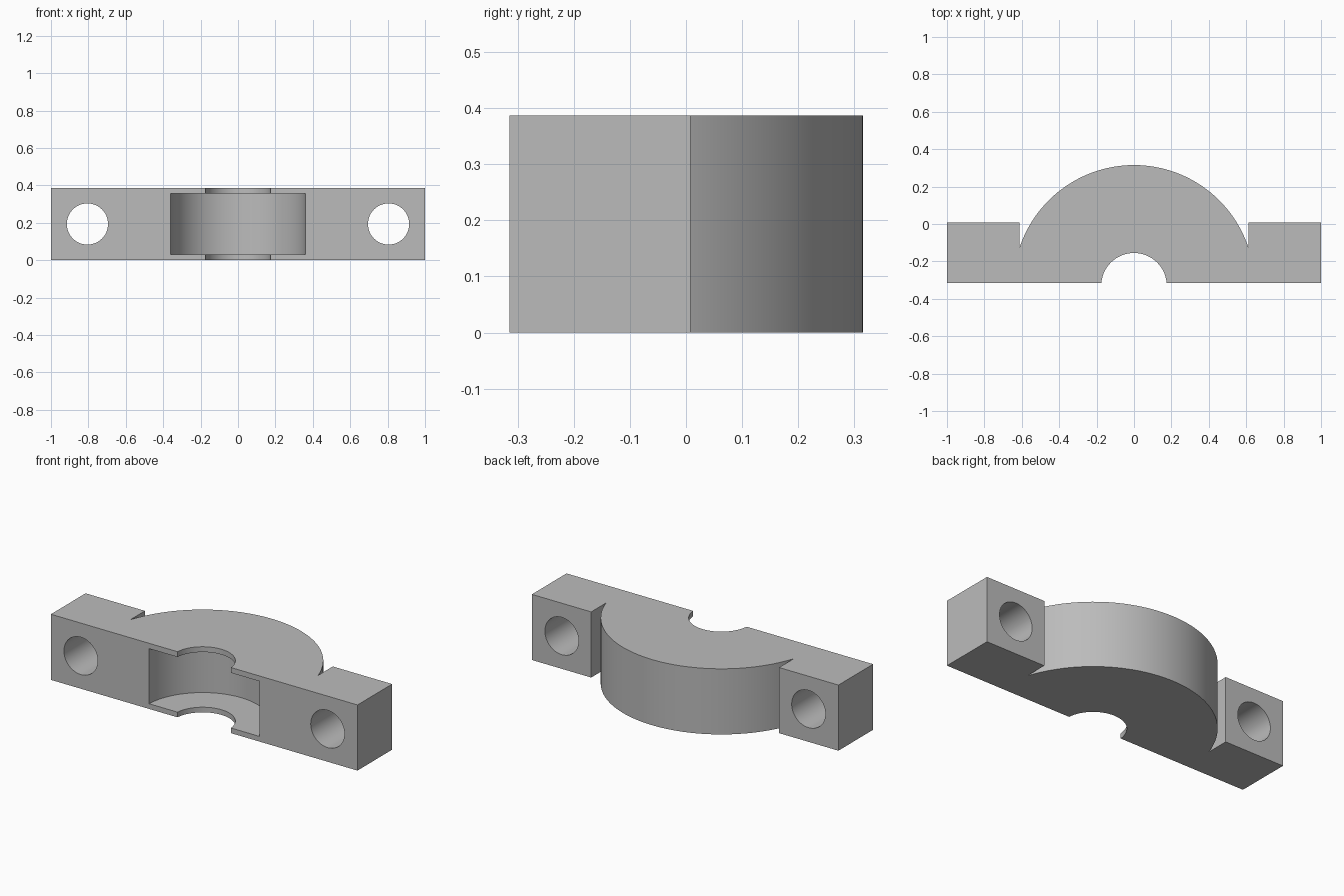
import bpy
import bmesh
from math import asin, cos, pi, radians, sin
from mathutils import Matrix

HEIGHT = 0.387
FRONT, BACK = -0.315, 0.008      # front face and rear face of the lugs
AXIS_Y = -0.33                   # axis shared by bore, cavity and outer wall
OUTER_R, CAVITY_R, BORE_R = 0.645, 0.36, 0.175
LUG_X = 0.613                    # inner side of the lugs
HOLE_X, HOLE_R = 0.805, 0.11

cube = bpy.data.objects.get("Cube")
if cube:
    bpy.data.objects.remove(cube)

metal = bpy.data.materials.new("plain grey")
metal.use_nodes = True
grey = (0.5, 0.5, 0.5, 1)
metal.diffuse_color = grey
metal.node_tree.nodes["Principled BSDF"].inputs["Base Color"].default_value = grey


def add_object(name, bm):
    bmesh.ops.recalc_face_normals(bm, faces=bm.faces)
    mesh = bpy.data.meshes.new(name)
    bm.to_mesh(mesh)
    bm.free()
    mesh.materials.append(metal)
    obj = bpy.data.objects.new(name, mesh)
    bpy.context.collection.objects.link(obj)
    return obj


def arc(radius, start, end, steps):
    """Points about the shared axis, from one angle to another."""
    angles = [start + (end - start) * i / steps for i in range(steps + 1)]
    return [(radius * cos(a), AXIS_Y + radius * sin(a)) for a in angles]


def cylinder(name, radius, depth, matrix):
    bm = bmesh.new()
    bmesh.ops.create_cone(bm, cap_ends=True, segments=128, radius1=radius,
                          radius2=radius, depth=depth, matrix=matrix)
    obj = add_object(name, bm)
    obj.hide_render = True
    return obj


# Clamp body: plan outline with half bore, lugs and rounded back wall
bore_start = asin((FRONT - AXIS_Y) / BORE_R)
wall_start = pi / 2 - asin(LUG_X / OUTER_R)
outline = [(-1, BACK), (-1, FRONT)]
outline += arc(BORE_R, pi - bore_start, bore_start, 48)
outline += [(1, FRONT), (1, BACK), (LUG_X, BACK)]
outline += arc(OUTER_R, wall_start, pi - wall_start, 96)
outline += [(-LUG_X, BACK)]

bm = bmesh.new()
base = bm.faces.new([bm.verts.new((x, y, 0)) for x, y in outline])
top = bmesh.ops.extrude_face_region(bm, geom=[base])["geom"]
bmesh.ops.translate(bm, vec=(0, 0, HEIGHT),
                    verts=[v for v in top if isinstance(v, bmesh.types.BMVert)])
body = add_object("clamp_body", bm)

# Bearing cavity between two thin lips, and a bolt hole through each lug
cutters = [cylinder("cavity_cutter", CAVITY_R, 0.325,
                    Matrix.Translation((0, AXIS_Y, 0.193)))]
for side, name in ((1, "left_bolt_cutter"), (-1, "right_bolt_cutter")):
    place = Matrix.Translation((side * HOLE_X, -0.15, HEIGHT / 2))
    cutters.append(cylinder(name, HOLE_R, 1, place @ Matrix.Rotation(pi / 2, 4, "X")))

bpy.ops.object.select_all(action="DESELECT")
body.select_set(True)
bpy.context.view_layer.objects.active = body
for cutter in cutters:
    cut = body.modifiers.new(cutter.name, "BOOLEAN")
    cut.operation = "DIFFERENCE"
    cut.solver = "EXACT"
    cut.object = cutter
    bpy.ops.object.modifier_apply(modifier=cut.name)
    bpy.data.objects.remove(cutter)

bpy.ops.object.shade_smooth_by_angle(angle=radians(30))
